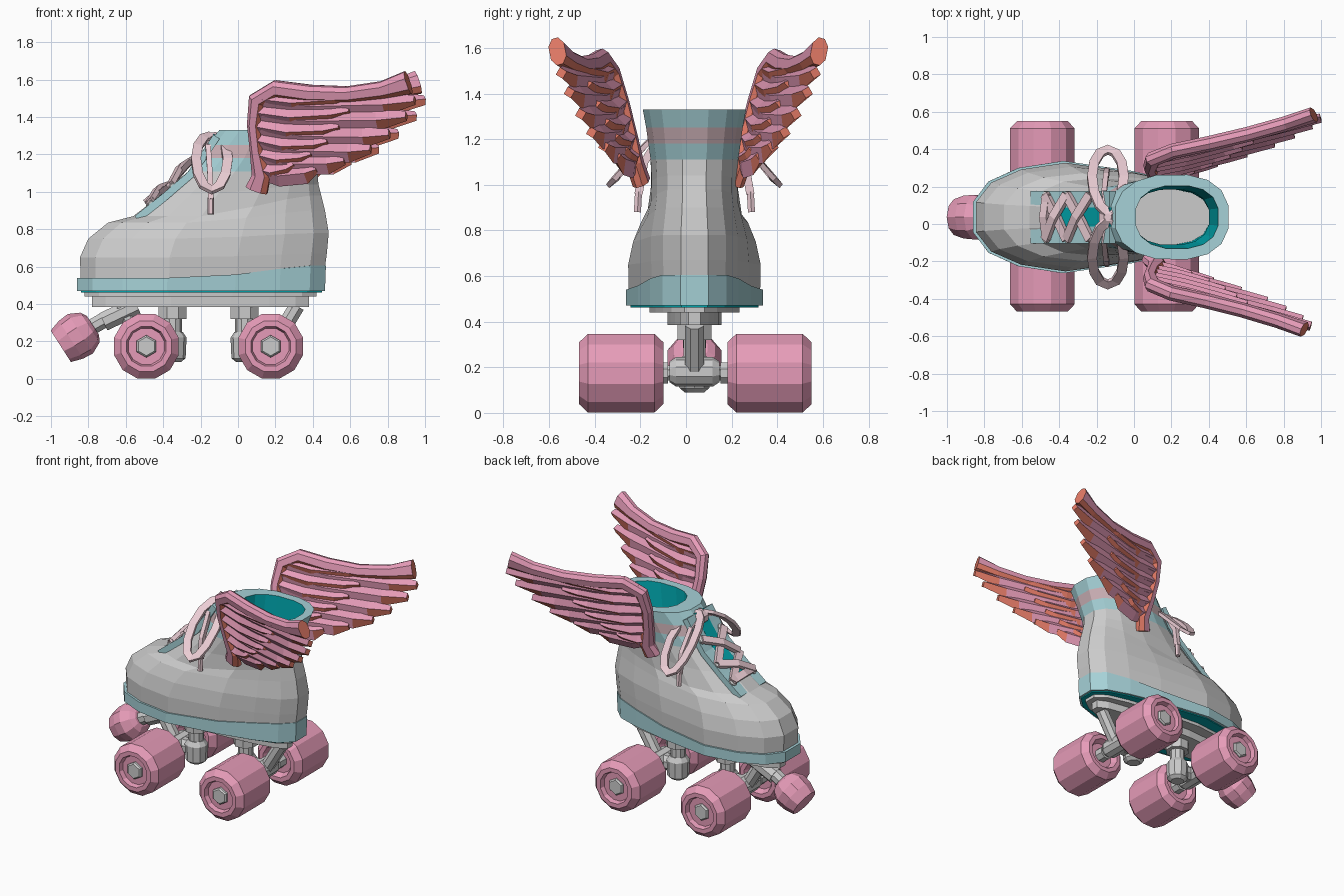
import bpy, bmesh, math
from mathutils import Vector as V

if "Cube" in bpy.data.objects:
    bpy.data.objects.remove(bpy.data.objects["Cube"])

YC = 0.037         # boot centre line
PINK, TEAL, CYAN = (.79, .33, .48, 1), (.38, .64, .68, 1), (0, .38, .42, 1)
ORANGE, LACE, STRIPE = (.75, .19, .13, 1), (.83, .61, .66, 1), (.62, .45, .48, 1)
mats = {}


def mat(c):
    if c not in mats:
        mats[c] = bpy.data.materials.new("colour_%d" % len(mats))
        mats[c].diffuse_color = c
    return mats[c]


def loft(name, rings, color=None, caps=(True, True), y=YC, under=None):
    """Skin a list of equal-length closed rings."""
    bm = bmesh.new()
    vs = [[bm.verts.new(p) for p in r] for r in rings]
    n = len(vs[0])
    for a, b in zip(vs, vs[1:]):
        for i in range(n):
            j = (i + 1) % n
            bm.faces.new((a[i], a[j], b[j], b[i]))
    if caps[0]:
        bm.faces.new(vs[0])
    if caps[1]:
        bm.faces.new(vs[-1])
    bmesh.ops.recalc_face_normals(bm, faces=bm.faces)
    if under:      # second colour on faces that look back and down
        for f in bm.faces:
            f.normal_update()
            f.material_index = int(f.normal.dot(V((.8, 0, -.6))) > .3)
    me = bpy.data.meshes.new(name)
    bm.to_mesh(me)
    bm.free()
    for c in (color, under):
        if c:
            me.materials.append(mat(c))
    ob = bpy.data.objects.new(name, me)
    ob.location.y = y
    bpy.context.collection.objects.link(ob)
    return ob


def lathe(name, p, axis, profile, n=12, color=None):
    """Turn (distance, radius) pairs about an axis starting at p."""
    p, ax = V(p), V(axis).normalized()
    s = ax.cross(V((0, 0, 1)) if abs(ax.z) < .9 else V((1, 0, 0))).normalized()
    t = ax.cross(s)
    ang = [2 * math.pi * (i + .5) / n for i in range(n)]
    return loft(name, [[p + ax * d + (s * math.cos(a) + t * math.sin(a)) * r for a in ang]
                       for d, r in profile], color)


def rod(name, a, b, r, n=10, color=None):
    a, b = V(a), V(b)
    return lathe(name, a, b - a, [(0, r), ((b - a).length, r)], n, color)


BAR = [(-1, -.4), (-.5, -1), (.5, -1), (1, -.4), (1, .4), (.5, 1), (-.5, 1), (-1, .4)]
RECT = [(-1, -1), (1, -1), (1, 1), (-1, 1)]
DIAMOND = [(-1, 0), (0, -1), (1, 0), (0, 1)]


def sweep(name, pts, w, t, ref, color, sec=RECT, **kw):
    """Sweep a section of half width w and half thickness t along points."""
    pts = [V(p) for p in pts]
    n = len(pts)
    w = w if isinstance(w, (list, tuple)) else [w] * n
    rings = []
    for i, p in enumerate(pts):
        d = (pts[min(i + 1, n - 1)] - pts[max(i - 1, 0)]).normalized()
        s = V(ref).cross(d).normalized()
        nn = d.cross(s)
        rings.append([p + s * (a * w[i]) + nn * (b * t) for a, b in sec])
    return loft(name, rings, color, **kw)


def outline(zf, zb, xf, xb, hf, hb, n=16):
    """Foot-shaped ring, wide at the ball and narrower at the heel."""
    out, k = [], math.cos(math.pi / n) ** .8
    for i in range(n):
        a = 2 * math.pi * (i + .5) / n
        c, s = math.cos(a), math.sin(a)
        x = (xf + xb) / 2 + (xb - xf) / 2 * math.copysign(abs(c) ** .8, c) / k
        u = min(max((x + .35) / .5, 0), 1)
        q = min(max((x + .15) / .5, 0), 1)
        out.append((x, (hf + (hb - hf) * u) * math.copysign(abs(s) ** .8, s), zf + (zb - zf) * q))
    return out


# boot upper
loft("boot_upper", [outline(*r) for r in (
    (.50, .56, -.84, .46, .292, .215), (.65, .67, -.845, .475, .295, .22),
    (.75, .78, -.80, .485, .275, .22), (.835, .90, -.695, .465, .245, .20),
    (.87, .98, -.56, .445, .22, .19), (.985, 1.04, -.41, .43, .195, .19),
    (1.11, 1.11, -.265, .425, .18, .195))], caps=(True, False))
# padded collar in three bands
band = [outline(*r) for r in ((1.11, 1.11, -.265, .425, .18, .195), (1.18, 1.18, -.205, .45, .18, .205),
                              (1.25, 1.25, -.165, .475, .18, .215), (1.33, 1.33, -.10, .505, .20, .23))]
for i, c in enumerate((TEAL, STRIPE, TEAL)):
    loft("collar_band", band[i:i + 2], c, (False, False))
lip = outline(1.33, 1.33, .01, .45, .15, .17)
loft("collar_rim", [band[3], lip], TEAL, (False, False))
loft("lining", [lip, outline(1.1, 1.1, 0, .40, .13, .15), outline(.75, .75, -.1, .40, .13, .15)], CYAN, (False, False))
loft("insole", [outline(.74, .74, -.1, .40, .13, .15), outline(.76, .76, -.1, .40, .13, .15)])
# sole and mounting plate
loft("sole", [outline(.47, .47, -.86, .465, .305, .225), outline(.54, .605, -.86, .47, .305, .225),
              outline(.54, .605, -.81, .43, .26, .19)], TEAL, (True, False))
loft("sole_bottom", [outline(.462, .462, -.84, .45, .285, .21), outline(.48, .48, -.84, .45, .285, .21)], CYAN)
loft("plate_top", [outline(.44, .44, -.82, .42, .2, .16), outline(.465, .465, -.82, .42, .2, .16)])
loft("plate_bottom", [outline(.385, .385, -.78, .38, .12, .1), outline(.45, .45, -.78, .38, .12, .1)])

# tongue and eyelet panels down the instep
slope = [(-.54, 0, .86), (-.395, 0, .975), (-.255, 0, 1.095), (-.17, 0, 1.215), (-.115, 0, 1.30)]
sweep("tongue", slope, .05, .018, (0, 0, 1), CYAN)
for s in (-1, 1):
    sweep("eyelet_panel", [(x, s * .09, z - .005) for x, y, z in slope], .05, .02, (0, 0, 1), TEAL)

# wheels with recessed hubs
WHEEL = [(.04, .06), (.04, .09), (0, .11), (0, .14), (.04, .179), (.33, .179), (.37, .14),
         (.37, .11), (.34, .10), (.34, .06)]
for x, s in ((-.49, 1), (.175, -1)):
    for d in (-1, 1):
        lathe("wheel", (x, d * .14 + .004, .174), (0, d, 0), WHEEL, 12, PINK)
        lathe("axle_nut", (x, d * .46, .174), (0, d, 0), [(0, .06), (.03, .06), (.04, .05)], 6)
        lathe("axle_washer", (x, d * .115, .174), (0, d, 0), [(0, .05), (.08, .05)], 8)
    # truck
    k = x + s * .14
    rod("axle", (x, -.16, .175), (x, .16, .175), .035, 8)
    lathe("axle_housing", (x, -.11, .18), (0, 1, 0), [(0, .045), (.03, .065), (.19, .065), (.22, .045)], 10)
    rod("truck_block", (k, 0, .32), (k, 0, .39), .08, 8)
    rod("kingpin", (k, 0, .22), (k, 0, .33), .05, 10)
    lathe("kingpin_cup", (k, 0, .09), (0, 0, 1), [(0, .045), (.02, .07), (.13, .075), (.16, .055)], 10)
    rod("truck_link", (x, 0, .18), (k, 0, .18), .055, 8)
    rod("truck_arm", (x - s * .02, 0, .19), (x - s * .14, 0, .39), .045, 8)

# toe stop
d = V((-.84, 0, -.54))
rod("toe_stop_mount", (-.54, 0, .39), (-.72, 0, .305), .055, 8)
rod("toe_stop_stem", (-.68, 0, .335), (-.82, 0, .255), .045, 8)
lathe("toe_stop", (-.775, 0, .285), d, [(0, .06), (.02, .095), (.08, .125), (.14, .12), (.205, .10)], 10, PINK)

# laces: eyelets, criss-cross and bow
rows = [(-.455, .935), (-.34, 1.03), (-.215, 1.17)]
for x, z in rows:
    for s in (-1, 1):
        lathe("eyelet", (x, s * .11, z - .01), (-.65, 0, .76), [(0, .03), (.025, .03), (.03, .02)], 8)
sweep("lace_bar", [(-.465, -.12, .945), (-.48, 0, .96), (-.465, .12, .945)], .024, .014, (-.65, 0, .76), LACE)
for (x0, z0), (x1, z1) in zip(rows, rows[1:]):
    for s in (-1, 1):
        m = .025 + .008 * s
        sweep("lace_cross", [(x0 - .02, -s * .12, z0 + .01), ((x0 + x1) / 2 - m, 0, (z0 + z1) / 2 + m),
                             (x1 - .02, s * .12, z1 + .01)], .024, .014, (-.65, 0, .76), LACE)
knot = V((-.14, 0, 1.27))
lathe("bow_knot", (-.14, -.05, 1.27), (0, 1, 0), [(0, .03), (.03, .05), (.07, .05), (.1, .03)], 8, LACE)
for s in (-1, 1):
    loop = []
    for i in range(13):
        a = 2 * math.pi * i / 12
        f = (1 - math.cos(a)) / 2
        loop.append((-.14 + .085 * math.sin(a), s * (.02 + .34 * f ** .8), 1.30 - .29 * f ** 1.2))
    sweep("bow_loop", loop, .026, .011, (.1, s * .6, .75), LACE)
    tail = [knot, V((-.16, s * .13, 1.24)), V((-.15, s * .22, 1.10)), V((-.145, s * .245, .96))]
    sweep("lace_end", tail, .018, .014, (1, 0, 0), LACE)
    rod("lace_tip", (-.145, s * .245, .97), (-.145, s * .25, .88), .018, 6, LACE)

# wings: leading bar plus two layers of fanned feathers
bar = [(.10, 1.01), (.125, 1.09), (.10, 1.22), (.085, 1.36), (.10, 1.49), (.20, 1.55),
       (.38, 1.525), (.58, 1.52), (.77, 1.545), (.91, 1.585)]
barw = [.06, .05, .035, .035, .045, .045, .045, .042, .045, .062]
tips = [(.945, 1.49), (.90, 1.405), (.81, 1.31), (.71, 1.23), (.57, 1.17), (.42, 1.125)]
for s in (-1, 1):
    k = 1.06 if s > 0 else 1.0

    def wp(u, v):
        return V((.06 + (u - .06) * k, s * (.19 + .26 * u + .275 * (v - 1.05)), v))

    ref = (-.25, s, -.28)
    sweep("wing_bar", [wp(*p) for p in bar], barw, .036, ref, PINK, BAR, y=.01, under=ORANGE)
    for layer, (length, half, thick) in enumerate(((1, .066, .026), (.62, .06, .036))):
        for i, (u, v) in enumerate(tips):
            r = V((.11, 1.49 - .075 * i + .015 * layer))
            e = r + (V((u, v)) - r) * length + V((0, .025 * layer))
            pts = []
            for t in (0, .35, .8, 1):
                q = r.lerp(e, t)
                pts.append(wp(q.x, q.y - .03 * math.sin(math.pi * t)))
            sweep("wing_feather", pts, [half * .7, half, half, half * .4], thick, ref, PINK,
                  DIAMOND, y=.01, under=ORANGE)

for m in bpy.data.materials:
    if m.users and not m.is_grease_pencil:
        m.use_nodes = True
        m.node_tree.nodes["Principled BSDF"].inputs["Base Color"].default_value = m.diffuse_color
